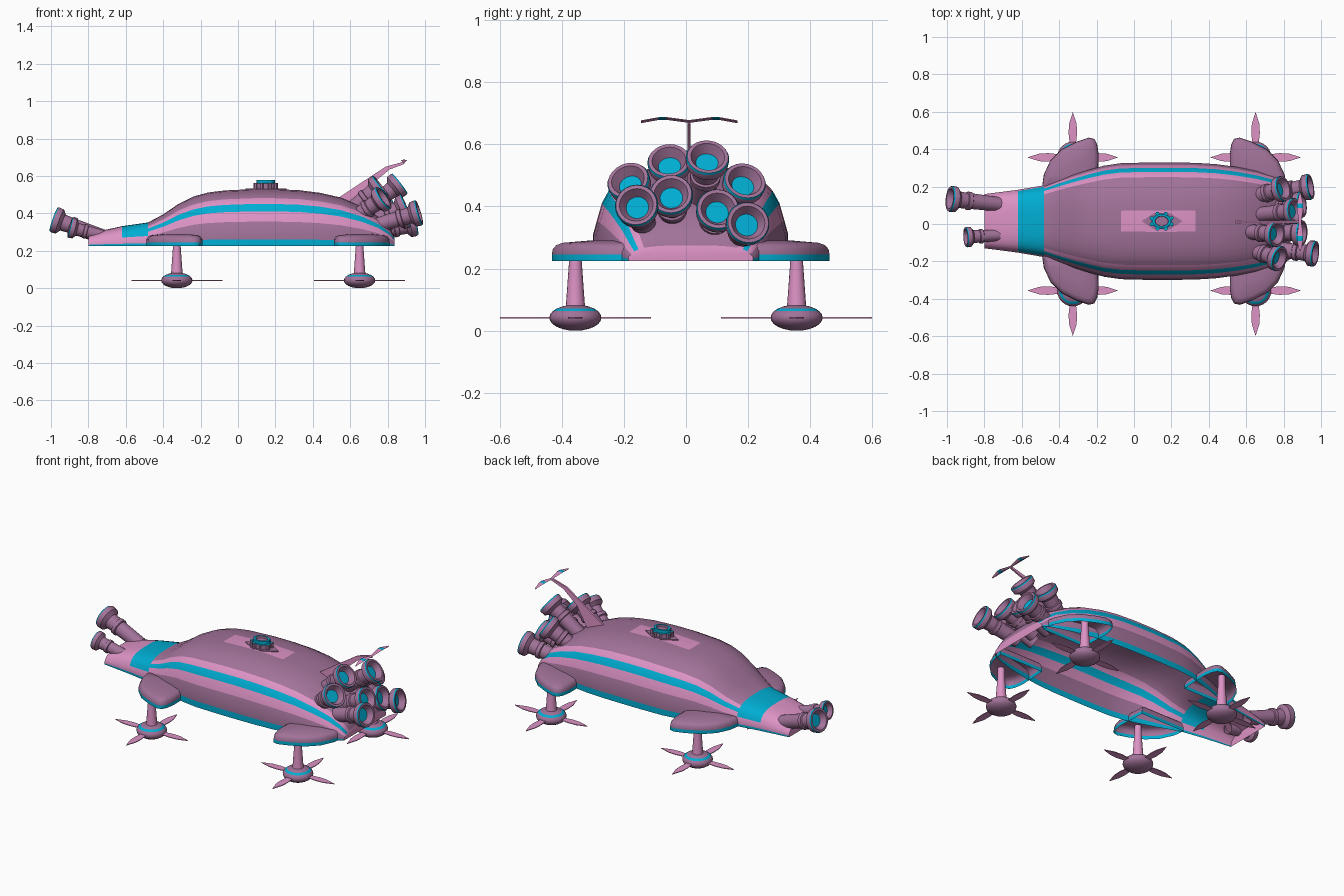
import bpy, bmesh, math
from mathutils import Vector

if "Cube" in bpy.data.objects:
    bpy.data.objects.remove(bpy.data.objects["Cube"])

def material(name, col):
    m = bpy.data.materials.new(name)
    m.diffuse_color = (*col, 1)
    m.use_nodes = True
    m.node_tree.nodes["Principled BSDF"].inputs["Base Color"].default_value = m.diffuse_color
    return m

MATS = [material("mauve", (0.36, 0.17, 0.32)), material("pink", (0.72, 0.29, 0.56)),
        material("cyan", (0.0, 0.42, 0.65))]
MAUVE, PINK, CYAN = 0, 1, 2
CY = 0.015  # hull centre line

def finish(name, bm, angle=35):
    bmesh.ops.remove_doubles(bm, verts=bm.verts, dist=0.0001)
    bmesh.ops.recalc_face_normals(bm, faces=bm.faces)
    me = bpy.data.meshes.new(name)
    bm.to_mesh(me)
    bm.free()
    for m in MATS:
        me.materials.append(m)
    ob = bpy.data.objects.new(name, me)
    bpy.context.collection.objects.link(ob)
    bpy.ops.object.select_all(action='DESELECT')
    ob.select_set(True)
    bpy.context.view_layer.objects.active = ob
    bpy.ops.object.shade_smooth_by_angle(angle=math.radians(angle))
    return ob

def bridge(bm, a, b, closed, mat):
    """Quads between two rows of verts; mat(i) gives the material."""
    n = len(a)
    for i in range(n if closed else n - 1):
        j = (i + 1) % n
        f = bm.faces.new((a[i], a[j], b[j], b[i]))
        f.material_index = mat(i)

def lathe(name, prof, mats, base, direction=(0, 0, 1), n=24, squash=1.0):
    """Spin (radius, height) profile around an axis."""
    bm = bmesh.new()
    q = Vector(direction).to_track_quat('Z', 'Y')
    rows = []
    for r, h in prof:
        r = max(r, 1e-6)
        rows.append([bm.verts.new(Vector(base) + q @ Vector((
            r * math.cos(2 * math.pi * k / n), squash * r * math.sin(2 * math.pi * k / n), h)))
            for k in range(n)])
    for k in range(len(rows) - 1):
        bridge(bm, rows[k], rows[k + 1], True, lambda i: mats[k])
    return finish(name, bm)

def plate(name, pts, thick, mat):
    """Flat polygon given as 3D points, thickened along a vector."""
    bm = bmesh.new()
    t = Vector(thick) / 2
    a = [bm.verts.new(Vector(p) - t) for p in pts]
    b = [bm.verts.new(Vector(p) + t) for p in pts]
    bridge(bm, a, b, True, lambda i: mat)
    for row in (a, b):
        bm.faces.new(row).material_index = mat
    return finish(name, bm)

# Hull shell, open underneath: stations (x, half width, top z)
stations = [(-.80, .145, .285), (-.72, .155, .31), (-.62, .168, .332), (-.48, .192, .352),
            (-.40, .222, .395), (-.32, .25, .45), (-.24, .275, .49), (-.16, .297, .512),
            (-.07, .31, .523), (.08, .314, .53), (.2, .314, .53), (.33, .312, .524),
            (.44, .305, .51), (.55, .29, .485), (.66, .268, .44), (.75, .242, .385),
            (.81, .22, .325), (.838, .2, .275)]
section = [(1, 0), (1, .12), (1, .28), (.96, .43), (.91, .61), (.84, .74), (.75, .84),
           (.6, .925), (.4, .98), (.18, 1)]
bands = [CYAN, MAUVE, MAUVE, PINK, CYAN, PINK, MAUVE, MAUVE, MAUVE, MAUVE]
bm = bmesh.new()
rows = []
for x, hw, top in stations:
    half = [(fy * hw, .225 + fz * (top - .225)) for fy, fz in section]
    ring = half + [(-y, z) for y, z in reversed(half)]
    rows.append([bm.verts.new((x, CY + y, z)) for y, z in ring])
for k in range(len(rows) - 1):
    def paint(i):
        i2 = min(i, 18 - i)
        if k < 3 and i2 > 0:
            return CYAN if k == 2 and i2 > 2 else PINK
        if i == 9:
            return PINK if 8 <= k < 11 else MAUVE
        return bands[i2]
    bridge(bm, rows[k], rows[k + 1], False, paint)
for row in (rows[0], rows[-1]):
    bm.faces.new(row).material_index = PINK
finish("hull", bm, 40)

# Four side pods with legs, hubs and propellers
outline = [(-.165, .18), (-.155, .25), (-.12, .325), (-.06, .385), (.02, .425), (.085, .447),
           (.115, .44), (.13, .41), (.138, .36), (.136, .28), (.13, .18)]
for ex, ename in ((1, "front"), (-1, "rear")):
    cx = -.327 if ex == 1 else .65
    for sy, sname in ((1, "left"), (-1, "right")):
        tag = f"{ename}_{sname}"
        bm = bmesh.new()
        rows = []
        for s, z in ((1, .225), (1, .245), (.985, .262), (.93, .275), (.82, .283), (.4, .29)):
            rows.append([bm.verts.new((cx + ex * x * s, CY + sy * (.25 + (y - .25) * s), z))
                         for x, y in outline])
        for k in range(5):
            bridge(bm, rows[k], rows[k + 1], True, lambda i: CYAN if k == 0 else MAUVE)
        bm.faces.new(rows[-1])
        finish(tag + "_pod", bm, 50)
        hub = (cx, sy * .356, 0)
        lathe(tag + "_leg", [(.033, .06), (.03, .09), (.02, .23), (.02, .28)], [PINK] * 3, hub, n=16)
        prof = [(.084 * math.cos(a), .042 + .042 * math.sin(a))
                for a in [math.radians(-90 + 15 * i) for i in range(13)]]
        lathe(tag + "_hub", prof, [MAUVE] * 8 + [CYAN] + [MAUVE] * 3, hub)
        for b in range(4):
            c, s = math.cos(b * math.pi / 2), math.sin(b * math.pi / 2)
            shape = [(.06, -.015), (.13, -.023), (.18, -.02), (.243, 0), (.18, .02), (.13, .023), (.06, .015)]
            plate(f"{tag}_blade_{b}", [(hub[0] + u * c - v * s, hub[1] + u * s + v * c, .042)
                                       for u, v in shape], (0, 0, .004), PINK)

# Thruster nozzles: a tube with collar, flared rim and recessed cyan disc
def nozzle(name, base, tip, r):
    axis = Vector(tip) - Vector(base)
    n = axis.length
    prof = [(.55, 0), (.6, n - 1.75 * r), (.7, n - 1.7 * r), (.7, n - 1.4 * r), (.6, n - 1.35 * r),
            (.64, n - .75 * r), (.97, n - .5 * r), (1, n - .1 * r), (.95, n), (.78, n),
            (.52, n - .45 * r), (0, n - .45 * r)]
    mats = [MAUVE] * 7 + [CYAN] + [MAUVE] * 2 + [CYAN]
    lathe(name, [(a * r, h) for a, h in prof], mats, base, axis)

rear = [((.60, -.13, .36), (.78, -.187, .485)), ((.59, -.04, .41), (.765, -.055, .548)),
        ((.66, .05, .40), (.865, .07, .56)), ((.62, .14, .36), (.80, .19, .483)),
        ((.72, -.13, .33), (.97, -.16, .405)), ((.68, -.04, .34), (.9, -.048, .44)),
        ((.68, .08, .31), (.9, .103, .392)), ((.70, .16, .285), (.945, .2, .348))]
for i, (a, b) in enumerate(rear):
    nozzle(f"rear_nozzle_{i}", a, b, .07)
nozzle("front_nozzle_large", (-.72, .105, .275), (-.985, .135, .368), .07)
nozzle("front_nozzle_small", (-.72, -.06, .28), (-.9, -.07, .325), .055)

# Tail mast and its gull wing
mast = [(.54, .485), (.66, .565), (.79, .65), (.88, .675), (.89, .665), (.81, .635), (.72, .56), (.65, .44)]
plate("tail_mast", [(x, .01, z) for x, z in mast], (0, .01, 0), PINK)
bm = bmesh.new()
span = [(-.155, .674, .004), (-.1, .684, .016), (-.075, .685, .017), (0, .675, .007),
        (.075, .685, .017), (.1, .684, .016), (.155, .674, .004)]
rows = [[bm.verts.new((.888 + dx * w, .01 + y, z + dz))
         for dx, dz in ((-1, 0), (0, .003), (1, 0), (0, -.006))] for y, z, w in span]
for k in range(6):
    bridge(bm, rows[k], rows[k + 1], True, lambda i: CYAN if k in (1, 4) else PINK)
bm.faces.new(rows[0])
bm.faces.new(rows[-1])
finish("tail_wing", bm)

# Roof turret: diamond base, toothed drum and cap ring
plate("turret_base", [(.04, CY, .53), (.11, CY - .045, .53), (.19, CY - .045, .53), (.26, CY, .53),
                      (.19, CY + .045, .53), (.11, CY + .045, .53)], (0, 0, .008), MAUVE)
lathe("turret_drum", [(.055, .525), (.055, .56), (.05, .562), (.05, .58), (.036, .58), (.034, .57), (0, .57)],
      [MAUVE, CYAN, CYAN, CYAN, MAUVE, MAUVE], (.148, CY, 0), n=16, squash=.75)
for k in range(8):
    a = math.pi / 8 + k * math.pi / 4
    lathe(f"turret_tooth_{k}", [(0, .53), (.011, .53), (.011, .563), (0, .563)], [MAUVE, MAUVE, CYAN],
          (.148 + .058 * math.cos(a), CY + .044 * math.sin(a), 0), n=6)
